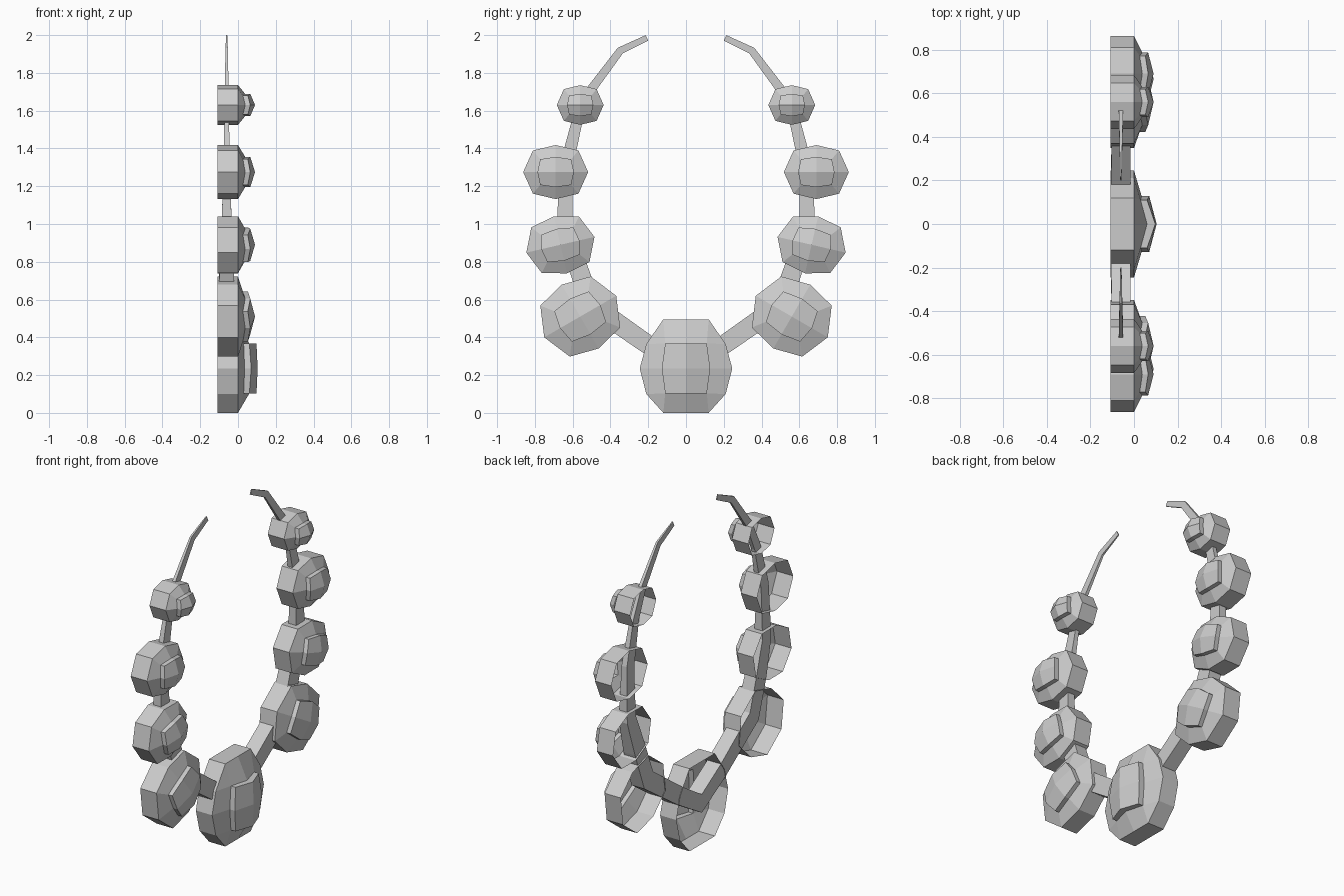
import bpy, bmesh
from math import cos, sin, radians
from mathutils import Vector

if "Cube" in bpy.data.objects:
    bpy.data.objects.remove(bpy.data.objects["Cube"])

BACK = -0.108


def finish(bm, name):
    bmesh.ops.recalc_face_normals(bm, faces=bm.faces)
    me = bpy.data.meshes.new(name)
    bm.to_mesh(me)
    bm.free()
    ob = bpy.data.objects.new(name, me)
    bpy.context.collection.objects.link(ob)
    return ob


def bead(name, cy, cz, rot, outline, plate, base_x, top_x, apex):
    """Open-backed shell: wall, faceted dome and raised four-facet plate."""
    bm = bmesh.new()
    c, s = cos(radians(rot)), sin(radians(rot))

    def ring(points, xs):
        return [bm.verts.new((x, cy + u * c - v * s, cz + u * s + v * c))
                for (u, v), x in zip(points, xs)]

    def band(a, b):
        n = len(a)
        for i in range(n):
            bm.faces.new((a[i], a[(i + 1) % n], b[(i + 1) % n], b[i]))

    n = len(outline)
    back = ring(outline, [BACK] * n)
    rim = ring(outline, [0] * n)
    base = ring(plate, base_x)
    top = ring(plate, top_x)
    band(back, rim)
    band(base, top)
    if n == 8:
        band(rim, base)
    else:
        # twelve-sided rim: triangle at each corner, quads between
        k = 0
        for i in range(8):
            if i % 2:
                bm.faces.new((rim[k], rim[k + 1], base[i]))
                k += 1
            bm.faces.new((rim[k], rim[(k + 1) % n], base[(i + 1) % 8], base[i]))
            k += 1
    mid = bm.verts.new((apex, cy, cz))
    for i in (1, 3, 5, 7):
        bm.faces.new((top[i - 1], top[i], top[(i + 1) % 8], mid))
    return finish(bm, name)


def octagon(ry, rz, k, m):
    return [(ry, 0), (k * ry, m * rz), (0, rz), (-k * ry, m * rz),
            (-ry, 0), (-k * ry, -m * rz), (0, -rz), (k * ry, -m * rz)]


# large centre bead
big = [(.245, 0), (.21, .13), (.12, .26), (0, .26), (-.12, .26), (-.21, .13),
       (-.245, 0), (-.21, -.135), (-.12, -.235), (0, -.235), (.12, -.235), (.21, -.135)]
bead("centre_bead", 0, .235, 0, big, octagon(.128, .132, .86, 1),
     [.035, .03, .06, .03] * 2, [.07, .06, .098, .06] * 2, .104)

# paired side beads: y, z, tilt, half width, half height
specs = [(.56, .51, -30, .22, .195), (.665, .89, 13, .185, .155),
         (.69, 1.275, 0, .172, .143), (.56, 1.63, 0, .124, .105)]
for i, (y, z, rot, ry, rz) in enumerate(specs):
    if i == 1:
        rot = -rot
    for side, tag in ((1, "right"), (-1, "left")):
        bead(f"side_bead_{i + 1}_{tag}", side * y, z, side * rot,
             octagon(ry, rz, .7, .8), octagon(ry * .56, rz * .56, .85, .85),
             [.038, .026, .038, .026] * 2, [.065, .052, .065, .052] * 2, .09)

# tapering strap: y, z, half width in plane, half thickness
path = [(0, .24, .055, .045), (.2, .36, .05, .045), (.5, .57, .055, .043),
        (.575, .78, .05, .038), (.64, .98, .042, .028), (.64, 1.14, .038, .022),
        (.635, 1.3, .036, .018), (.575, 1.55, .028, .012), (.5, 1.715, .024, .01),
        (.348, 1.918, .02, .006), (.207, 1.985, .016, .003)]
full = [(-y, z, w, t) for y, z, w, t in path[:0:-1]] + path
bm = bmesh.new()
rings = []
for i, (y, z, w, t) in enumerate(full):
    a, b = full[max(i - 1, 0)], full[min(i + 1, len(full) - 1)]
    d = Vector((b[0] - a[0], b[1] - a[1])).normalized()
    rings.append([bm.verts.new((-.06 + p * t, y - d.y * w * q, z + d.x * w * q))
                  for p, q in ((1, 1), (1, -1), (-1, -1), (-1, 1))])
for a, b in zip(rings, rings[1:]):
    for j in range(4):
        bm.faces.new((a[j], a[(j + 1) % 4], b[(j + 1) % 4], b[j]))
bm.faces.new(rings[0])
bm.faces.new(rings[-1])
finish(bm, "strap")
